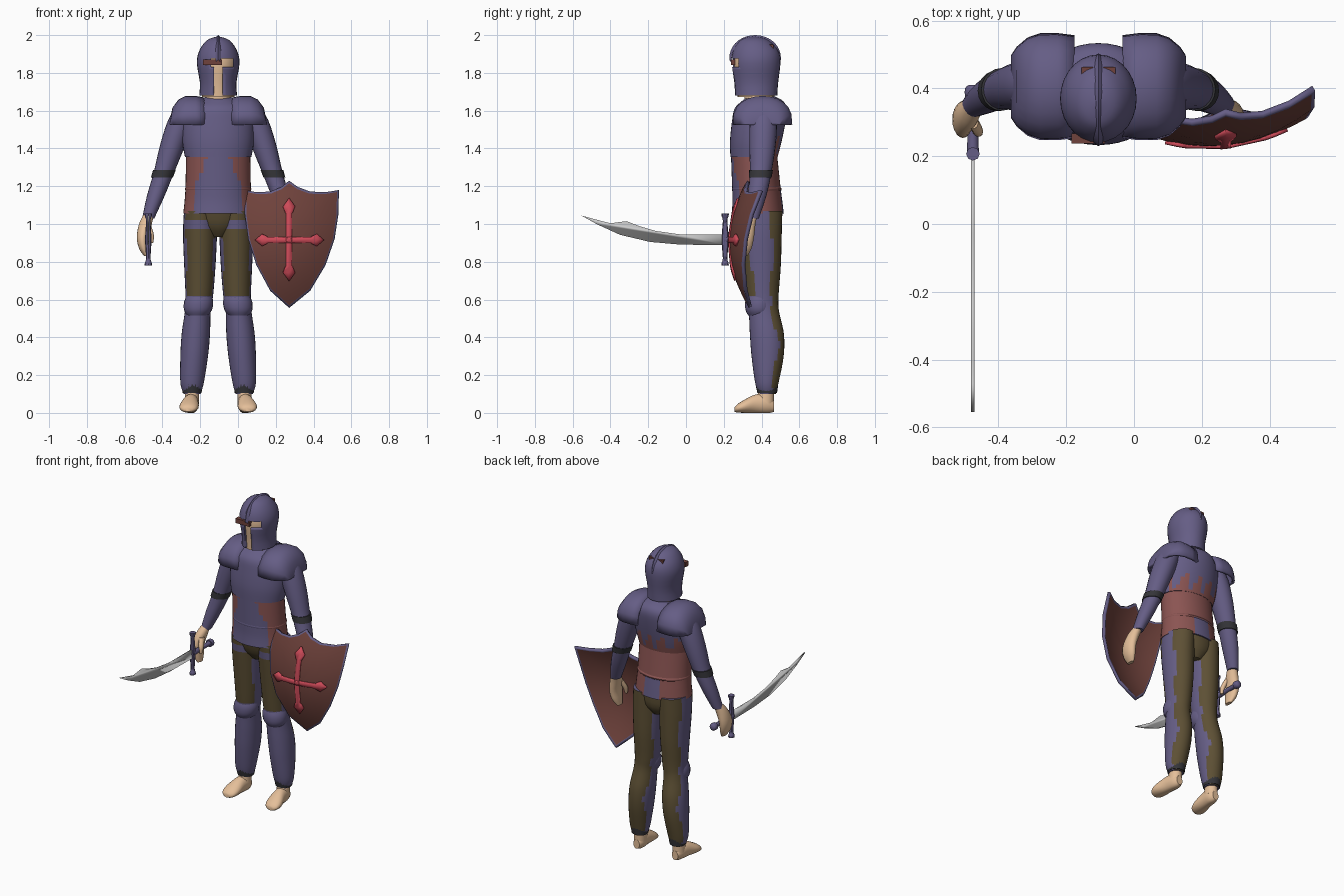
import bpy, bmesh, math
from mathutils import Vector

if "Cube" in bpy.data.objects:
    bpy.data.objects.remove(bpy.data.objects["Cube"])

CX = -0.105  # body centre line


def material(name, rgb):
    m = bpy.data.materials.new(name)
    m.diffuse_color = (*rgb, 1)
    m.use_nodes = True
    m.node_tree.nodes["Principled BSDF"].inputs["Base Color"].default_value = m.diffuse_color
    return m


PURPLE = material("armour", (0.13, 0.11, 0.235))
BROWN = material("trousers", (0.11, 0.08, 0.035))
RED = material("tunic", (0.26, 0.09, 0.085))
LEATHER = material("shield_face", (0.16, 0.055, 0.045))
CRIMSON = material("cross", (0.62, 0.07, 0.1))
SKIN = material("skin", (0.78, 0.52, 0.32))
DARK = material("straps", (0.035, 0.035, 0.04))


def finish(name, bm, mats, pick=None, solid=0):
    """Turn a bmesh into a smooth shaded object, painting faces with pick(face)."""
    bmesh.ops.recalc_face_normals(bm, faces=bm.faces)
    bm.normal_update()
    if pick:
        for f in bm.faces:
            f.material_index = pick(f)
    me = bpy.data.meshes.new(name)
    bm.to_mesh(me)
    bm.free()
    for m in mats:
        me.materials.append(m)
    ob = bpy.data.objects.new(name, me)
    bpy.context.collection.objects.link(ob)
    if solid:
        mod = ob.modifiers.new("thickness", 'SOLIDIFY')
        mod.thickness, mod.offset = solid, 0
    bpy.ops.object.select_all(action='DESELECT')
    ob.select_set(True)
    bpy.context.view_layer.objects.active = ob
    bpy.ops.object.shade_smooth_by_angle(angle=math.radians(42))
    return ob


def skin_rows(bm, rows, closed):
    n = len(rows[0])
    for a, b in zip(rows, rows[1:]):
        for i in range(n if closed else n - 1):
            j = (i + 1) % n
            bm.faces.new((a[i], a[j], b[j], b[i]))


def loft(name, rings, mats, axis='z', n=20, sub=3, pick=None):
    """Rings are (x, y, z, rx, r2): ellipses across the axis, blended by a spline."""
    pts = []
    for i in range(len(rings) - 1):
        q = [rings[max(0, min(len(rings) - 1, i + k))] for k in (-1, 0, 1, 2)]
        for s in range(sub):
            t = s / sub
            pts.append([b + .5 * t * (c - a + t * (2*a - 5*b + 4*c - d + t * (3*(b - c) + d - a)))
                        for a, b, c, d in zip(*q)])
    pts.append(rings[-1])
    bm = bmesh.new()
    rows = []
    for x, y, z, r1, r2 in pts:
        row = []
        for i in range(n):
            a = math.tau * i / n
            u, v = max(r1, .002) * math.cos(a), max(r2, .002) * math.sin(a)
            row.append(bm.verts.new((x + u, y + v, z) if axis == 'z' else (x + u, y, z + v)))
        rows.append(row)
    skin_rows(bm, rows, True)
    bm.faces.new(rows[0])
    bm.faces.new(rows[-1])
    return finish(name, bm, mats, pick)


def box(name, c, size, mats):
    bm = bmesh.new()
    bmesh.ops.create_cube(bm, size=1)
    for v in bm.verts:
        v.co = Vector(c) + Vector(v.co[i] * size[i] for i in range(3))
    return finish(name, bm, mats)


# helmet with T-shaped face opening, and the head inside
cap = [(.37, 1.68, .1, .113), (.37, 1.75, .097, .118), (.37, 1.85, .113, .13), (.37, 1.91, .103, .122),
       (.365, 1.955, .077, .093), (.362, 1.98, .047, .06), (.36, 1.993, .004, .006)]
helmet = loft("helmet", [(CX, *r) for r in cap], [PURPLE], n=28)
for c, size in (((CX, .23, 1.76), (.046, .16, .22)), ((CX + .02, .23, 1.853), (.115, .16, .045))):
    cutter = box("face_cutter", c, size, [PURPLE])
    mod = helmet.modifiers.new("face_opening", 'BOOLEAN')
    mod.operation, mod.object, mod.solver = 'DIFFERENCE', cutter, 'EXACT'
    bpy.context.view_layer.objects.active = helmet
    bpy.ops.object.modifier_apply(modifier=mod.name)
    bpy.data.objects.remove(cutter)
loft("head", [(CX, y, z - .008, max(a - .014, .002), max(b - .015, .002)) for y, z, a, b in cap[:5]], [SKIN])
loft("neck", [(CX, .39, 1.6, .075, .08), (CX, .385, 1.72, .065, .075)], [SKIN])
box("brow_patch", (CX - .03, .252, 1.856), (.1, .03, .03), [LEATHER])

# ridge over the helmet and two patches at the crown
bm = bmesh.new()
rows = []
for i in range(19):
    a = math.pi * i / 18
    y, z = .366 - .137 * math.cos(a), 1.87 + .13 * math.sin(a) ** .9
    rows.append([bm.verts.new((CX + d, y + .01 * math.cos(a) * (d != 0), z - .014 * (d != 0)))
                 for d in (-.014, 0, .014)])
skin_rows(bm, rows, False)
finish("helmet_ridge", bm, [PURPLE])
for s in (-1, 1):
    box("crown_patch", (CX + s * .033, .448, 1.937), (.035, .03, .026), [LEATHER])


# torso
def waist_paint(f):
    c = f.calc_center_median()
    d = abs(c.x - CX)
    if c.y < .37:
        return 0 if d < .05 + (1.36 - c.z) * .5 and d < .13 else 1
    return 0 if d < .05 and c.z < 1.18 else 1


def chest_paint(f):
    c = f.calc_center_median()
    return 1 if c.y > .4 and c.z < 1.42 + .05 * math.cos(c.x * 75) else 0


loft("waist", [(CX, .38, 1.055, .185, .138), (CX, .378, 1.12, .178, .132), (CX, .372, 1.2, .173, .128),
               (CX, .36, 1.37, .17, .122)], [PURPLE, RED], n=40, sub=5, pick=waist_paint)
loft("waist_fold", [(CX, .374, 1.17, .168, .124), (CX, .375, 1.185, .176, .132), (CX, .372, 1.2, .168, .124)],
     [PURPLE, RED], n=40, pick=waist_paint)
loft("chest", [(CX, .36, 1.355, .176, .125), (CX, .37, 1.44, .19, .137), (CX, .385, 1.54, .19, .142),
               (CX, .395, 1.61, .172, .138), (CX, .405, 1.65, .12, .11), (CX, .4, 1.675, .06, .07)],
     [PURPLE, RED], n=40, sub=4, pick=chest_paint)
loft("hips", [(CX, .4, .93, .05, .07), (CX, .395, .99, .13, .11), (CX, .385, 1.08, .175, .125)], [BROWN])


def leg_paint(f):
    c, ny = f.calc_center_median(), f.normal.y
    if c.z > .62:
        return 0 if abs(ny) < .45 + .12 * math.sin(c.z * 17) or (ny < 0 and .985 < c.z < 1.01) else 1
    return 0 if ny < .5 + .15 * math.sin(c.z * 22) else 1


# parts made once per side
for s in (-1, 1):
    side = "right" if s < 0 else "left"

    def ring(d, *rest):
        return (CX + s * d, *rest)

    # shoulder plate
    bm = bmesh.new()
    cols = []
    for d, ys, zs in ((.072, .96, .94), (.12, 1, 1), (.17, 1, 1), (.205, .92, .88), (.235, .75, .6), (.25, .6, .08)):
        cols.append([bm.verts.new((CX + s * d, .405 - .15 * ys * math.cos(math.pi * i / 12),
                                   1.525 + .145 * zs * math.sin(math.pi * i / 12) ** .7 + 1e-4))
                     for i in range(13)])
    skin_rows(bm, cols, False)
    bm.faces.new(cols[-1])
    finish(side + "_shoulder_plate", bm, [PURPLE], solid=.016)

    # arm, straps and hand
    loft(side + "_arm", [ring(.165, .41, 1.63, .05, .055), ring(.195, .41, 1.55, .07, .072),
                         ring(.24, .405, 1.42, .067, .07), ring(.288, .395, 1.27, .054, .057),
                         ring(.33, .376, 1.15, .047, .05), ring(.37, .35, 1.03, .032, .036)], [PURPLE])
    loft(side + "_elbow_strap", [ring(.298, .393, 1.245, .058, .06), ring(.285, .397, 1.285, .06, .063)], [DARK])
    loft(side + "_hand", [ring(.368, .348, 1.05, .027, .03), ring(.385, .325, 1, .034, .043),
                          ring(.4, .308, .93, .031, .052), ring(.394, .302, .87, .025, .045),
                          ring(.38, .298, .83, .012, .025)], [SKIN])
    loft(side + "_thumb", [ring(.37, .3, .99, .016, .02), ring(.355, .275, .94, .015, .017),
                           ring(.352, .268, .9, .008, .009)], [SKIN], n=10)

    # leg, knee guard, ankle strap and foot
    loft(side + "_leg", [ring(.093, .39, 1.07, .088, .12), ring(.096, .395, .95, .09, .112),
                         ring(.097, .402, .78, .083, .1), ring(.1, .405, .62, .073, .085),
                         ring(.108, .412, .54, .068, .08), ring(.118, .428, .42, .075, .09),
                         ring(.127, .432, .3, .073, .085), ring(.138, .428, .16, .062, .062),
                         ring(.138, .43, .1, .045, .045)], [PURPLE, BROWN], n=28, sub=6, pick=leg_paint)
    loft(side + "_knee_guard", [ring(.11, .39, .515, .055, .06), ring(.107, .388, .545, .074, .073),
                                ring(.103, .388, .59, .077, .074), ring(.1, .39, .63, .062, .062)], [PURPLE])
    loft(side + "_ankle_strap", [ring(.138, .43, .105, .05, .052), ring(.138, .428, .15, .057, .06)], [DARK])
    loft(side + "_ankle", [ring(.138, .425, .12, .037, .042), ring(.14, .42, .05, .038, .045)], [SKIN])
    foot = loft(side + "_foot", [ring(.158, .258, .018, .02, .012), ring(.157, .272, .024, .042, .022),
                                 ring(.154, .31, .035, .051, .035), ring(.146, .37, .048, .042, .05),
                                 ring(.14, .43, .047, .037, .05), ring(.14, .465, .036, .022, .03)],
                [SKIN], axis='y')
    for v in foot.data.vertices:
        v.co.z = max(v.co.z, 0)

# sword: curved blade, guard, grip and pommel
SX = -.475
outline = [(.21, .945), (-.03, .945), (-.16, .963), (-.245, .988), (-.315, 1.015), (-.4, 1.004), (-.47, 1.022),
           (-.555, 1.045), (-.47, .998), (-.35, .943), (-.19, .905), (-.03, .891), (.21, .888)]
bm = bmesh.new()
bm.faces.new([bm.verts.new((SX, y, z)) for y, z in outline])
finish("blade", bm, [], solid=.01)
loft("sword_guard", [(SX, .207, .78, .02, .02), (SX, .207, .795, .018, .018), (SX, .207, .82, .012, .012),
                     (SX, .207, .917, .017, .019), (SX, .207, 1.015, .012, .012), (SX, .207, 1.04, .018, .018),
                     (SX, .207, 1.055, .02, .02)], [PURPLE], n=8)
loft("sword_grip", [(SX, .2, .917, .018, .018), (SX, .36, .917, .014, .014), (SX, .375, .917, .023, .023),
                    (SX, .4, .917, .023, .023), (SX, .41, .917, .012, .012)], [PURPLE], axis='y', n=10)


# shield: dished plate with a rim, from rings shrinking to its middle
def dish(x, z):
    d = x - .27
    return .24 + d * d + .1 * d + .87 * (z - .9) ** 2


half = [(0, 1.225), (.045, 1.192), (.11, 1.168), (.19, 1.165), (.26, 1.177), (.257, 1.05), (.237, .92),
        (.19, .785), (.11, .65), (0, .56)]
rim = half + [(-d * .9, z) for d, z in half[-2:0:-1]]
bm = bmesh.new()
rows = []
for k in (1, .96, .8, .6, .4, .2, .02):
    row = [(.27 + d * k, .9 + (z - .9) * k) for d, z in rim]
    rows.append([bm.verts.new((x, dish(x, z), z)) for x, z in row])
skin_rows(bm, rows, True)
bm.faces.new(rows[-1])
edge = set(rows[0])
finish("shield", bm, [LEATHER, PURPLE], pick=lambda f: int(any(v in edge for v in f.verts)), solid=.018)

# cross on the shield: two bars with flared pointed ends
taper = [(0, .001), (.1, .032), (.17, .02), (.18, .015)]
steps = taper + [(.5, .015)] + [(1 - t, w) for t, w in taper[::-1]]
for name, a, b in (("cross_upright", (.27, .7), (.27, 1.135)), ("cross_bar", (.092, .915), (.452, .915))):
    bm = bmesh.new()
    rows = []
    for t, w in steps:
        x, z = a[0] + t * (b[0] - a[0]), a[1] + t * (b[1] - a[1])
        dx, dz = (w, 0) if name == "cross_upright" else (0, w)
        rows.append([bm.verts.new((x + k * dx, dish(x + k * dx, z + k * dz) - .013, z + k * dz))
                     for k in (-1, 0, 1)])
    skin_rows(bm, rows, False)
    finish(name, bm, [CRIMSON], solid=.012)
